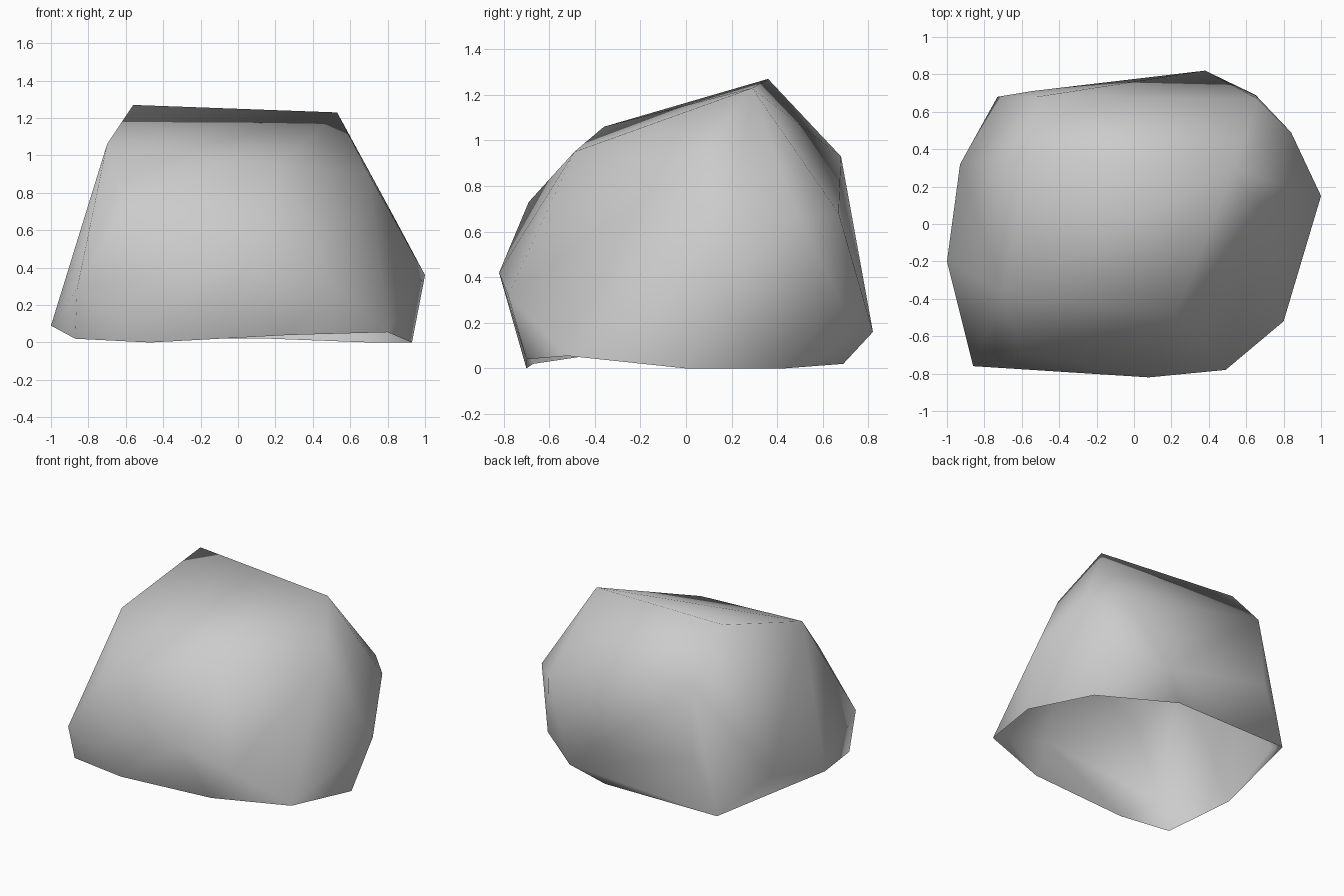
import bpy
import bmesh

# Remove the default cube only
default_cube = bpy.data.objects.get("Cube")
if default_cube:
    bpy.data.objects.remove(default_cube, do_unlink=True)


def make_material(name, colour):
    """One flat colour, shown in both viewport and render."""
    material = bpy.data.materials.new(name)
    material.use_nodes = True
    material.diffuse_color = colour
    shader = material.node_tree.nodes["Principled BSDF"]
    shader.inputs["Base Color"].default_value = colour
    shader.inputs["Roughness"].default_value = 0.9
    return material


def hull_shell(name, open_rim, *levels):
    """Wrap corner points in a convex skin and leave the rim open below."""
    mesh = bpy.data.meshes.new(name)
    bm = bmesh.new()
    rim_verts = {bm.verts.new(point) for point in open_rim}
    for level in levels:
        for point in level:
            bm.verts.new(point)

    hull = bmesh.ops.convex_hull(bm, input=list(bm.verts), use_existing_faces=False)
    spare = {item for key in ("geom_interior", "geom_unused") for item in hull[key]
             if isinstance(item, bmesh.types.BMVert)}
    rim_verts -= spare
    bmesh.ops.delete(bm, geom=list(spare), context="VERTS")
    bmesh.ops.recalc_face_normals(bm, faces=list(bm.faces))

    # Faces that touch nothing but the rim form the underside: leave it open
    underside = [face for face in bm.faces
                 if all(vert in rim_verts for vert in face.verts)]
    bmesh.ops.delete(bm, geom=underside, context="FACES")
    for face in bm.faces:
        face.smooth = True

    bm.to_mesh(mesh)
    bm.free()
    shell = bpy.data.objects.new(name, mesh)
    bpy.context.collection.objects.link(shell)
    return shell


# Ground rim, running anticlockwise from the front
ground_rim = [
    (-.87, -.67, .02), (-.47, -.7, 0), (.27, -.7, .04), (.8, -.52, .055),
    (.93, 0, 0), (.71, .43, 0), (.18, .69, .02), (-.73, .68, .02), (-1, -.2, .09),
]

# Widest belt of the boulder
waist = [
    (-.86, -.76, .29), (.08, -.82, .42), (.49, -.78, .32), (1, .15, .36),
    (.65, .69, .28), (.38, .82, .16), (-.55, .71, .42), (-.93, .32, .24),
]

# Sloping shoulders
shoulder = [
    (-.6, -.69, .73), (.22, -.49, .95), (.7, .04, .9),
    (.84, .49, .66), (.66, .67, .68), (-.52, .68, .93),
]

# Tilted crown
crown = [(-.7, -.36, 1.06), (.53, .29, 1.23), (-.56, .36, 1.27)]

boulder = hull_shell("boulder", ground_rim, waist, shoulder, crown)
boulder.data.materials.append(make_material("stone grey", (0.6, 0.6, 0.6, 1)))
